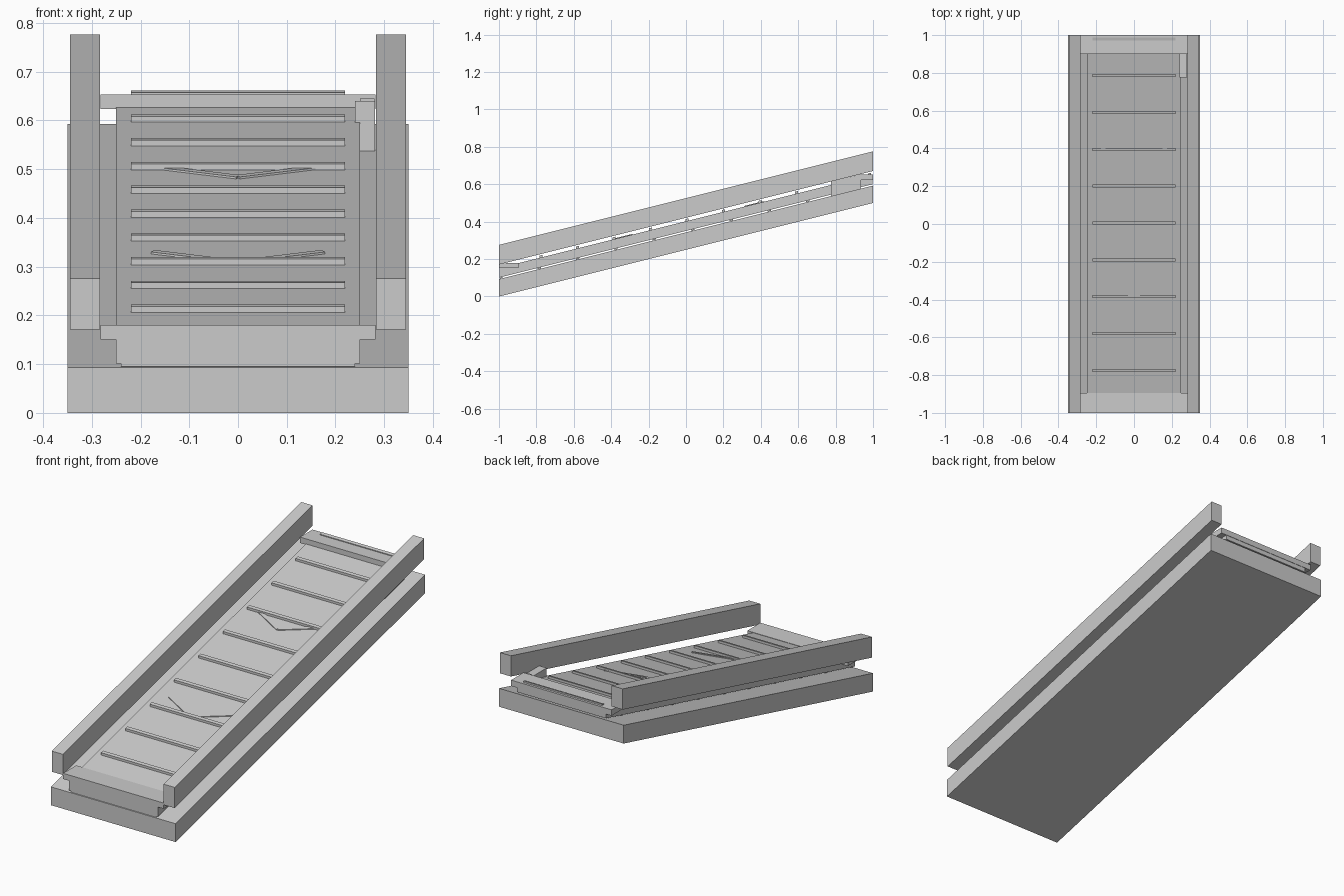
import bpy, bmesh
from mathutils import Vector

if "Cube" in bpy.data.objects:
    bpy.data.objects.remove(bpy.data.objects["Cube"])

SLOPE = 0.25


def prism(name, bottom, top):
    """Solid between two matching four-point loops."""
    bm = bmesh.new()
    b = [bm.verts.new(p) for p in bottom]
    t = [bm.verts.new(p) for p in top]
    bm.faces.new(b[::-1])
    bm.faces.new(t)
    for i in range(4):
        j = (i + 1) % 4
        bm.faces.new((b[i], b[j], t[j], t[i]))
    bmesh.ops.recalc_face_normals(bm, faces=bm.faces)
    me = bpy.data.meshes.new(name)
    bm.to_mesh(me)
    bm.free()
    ob = bpy.data.objects.new(name, me)
    bpy.context.collection.objects.link(ob)
    return ob


def sloped(name, outline, z0, z1):
    """Plan outline (x, y) lifted onto the incline; z0, z1 are heights at y = -1."""
    def loop(z):
        return [(x, y, z + SLOPE * (y + 1)) for x, y in outline]
    return prism(name, loop(z0), loop(z1))


def rect(x0, x1, y0, y1):
    return [(x0, y0), (x1, y0), (x1, y1), (x0, y1)]


def box(name, x0, x1, y0, y1, z0, z1):
    r = rect(x0, x1, y0, y1)
    return prism(name, [(x, y, z0) for x, y in r], [(x, y, z1) for x, y in r])


# Inclined base and belt body
sloped("base_slab", rect(-0.35, 0.35, -1, 1), 0, 0.093)
sloped("belt", rect(-0.25, 0.25, -0.998, 0.998), 0.101, 0.152)

# Side rails
for side, s in (("left", -1), ("right", 1)):
    x0, x1 = sorted((s * 0.283, s * 0.345))
    sloped(side + "_rail", rect(x0, x1, -1, 1), 0.171, 0.276)

# Level landing plates at both ends
box("front_landing", -0.282, 0.282, -1, -0.895, 0.151, 0.18)
box("back_landing", -0.282, 0.282, 0.9, 1, 0.623, 0.653)

# Cleats on the upper run and the return run
for i in range(10):
    y = -0.775 + 0.195 * i
    sloped(f"top_cleat_{i}", rect(-0.22, 0.22, y - 0.008, y + 0.008), 0.150, 0.164)
    y = -0.989 + 0.205 * i
    sloped(f"return_cleat_{i}", rect(-0.24, 0.24, y - 0.009, y + 0.009), 0.0945, 0.103)

# Direction chevrons on the belt
for n, y in (("lower", -0.38), ("upper", 0.32)):
    for side, s in (("left", -1), ("right", 1)):
        a, b = Vector((0, y)), Vector((s * 0.175, y + 0.085))
        d = (b - a).normalized()
        w = Vector((-d.y, d.x)) * 0.009
        sloped(f"{n}_chevron_{side}", [(p.x, p.y) for p in (a - w, b - w, b + w, a + w)], 0.150, 0.156)

# Drive box beside the belt head with its small cap
box("drive_box", 0.24, 0.281, 0.775, 0.935, 0.535, 0.64)
box("drive_cap", 0.25, 0.28, 0.88, 0.95, 0.638, 0.645)
